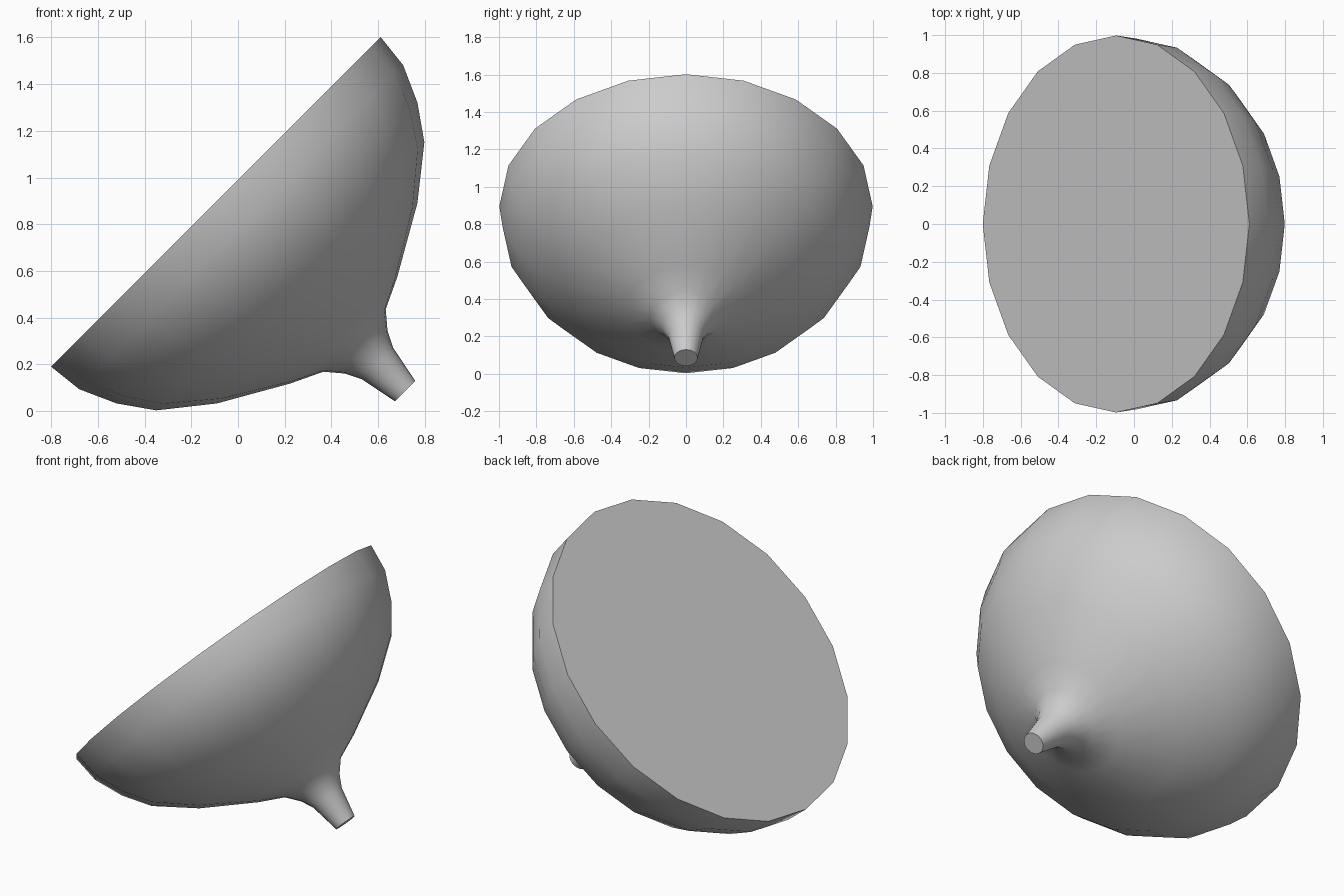
import bpy, bmesh, math
from mathutils import Matrix

if "Cube" in bpy.data.objects:
    bpy.data.objects.remove(bpy.data.objects["Cube"])

SIDES = 20
# profile as (distance behind the rim plane, radius)
PROFILE = [(0.0, 0.998), (0.154, 0.981), (0.31, 0.911), (0.451, 0.812),
           (0.614, 0.607), (0.776, 0.324), (0.84, 0.189), (0.911, 0.129),
           (0.979, 0.095), (1.146, 0.062)]

# dish body with stem, revolved around its own axis
bm = bmesh.new()
rings = []
for d, r in PROFILE:
    rings.append([bm.verts.new((r * math.cos(2 * math.pi * i / SIDES),
                                r * math.sin(2 * math.pi * i / SIDES), -d))
                  for i in range(SIDES)])
for a, b in zip(rings, rings[1:]):
    for i in range(SIDES):
        j = (i + 1) % SIDES
        bm.faces.new((a[i], b[i], b[j], a[j]))

# flat face and stem end
bm.faces.new(rings[0])
bm.faces.new(rings[-1][::-1])
bmesh.ops.recalc_face_normals(bm, faces=bm.faces)

# tilt so the flat face looks up and to the left
bm.transform(Matrix.Translation((-0.095, 0, 0.896)) @ Matrix.Rotation(math.radians(-45), 4, 'Y'))

mesh = bpy.data.meshes.new("dish")
bm.to_mesh(mesh)
bm.free()
dish = bpy.data.objects.new("dish", mesh)
bpy.context.collection.objects.link(dish)

# smooth shell, crisp rim
bpy.context.view_layer.objects.active = dish
dish.select_set(True)
bpy.ops.object.shade_smooth_by_angle(angle=math.radians(50))
